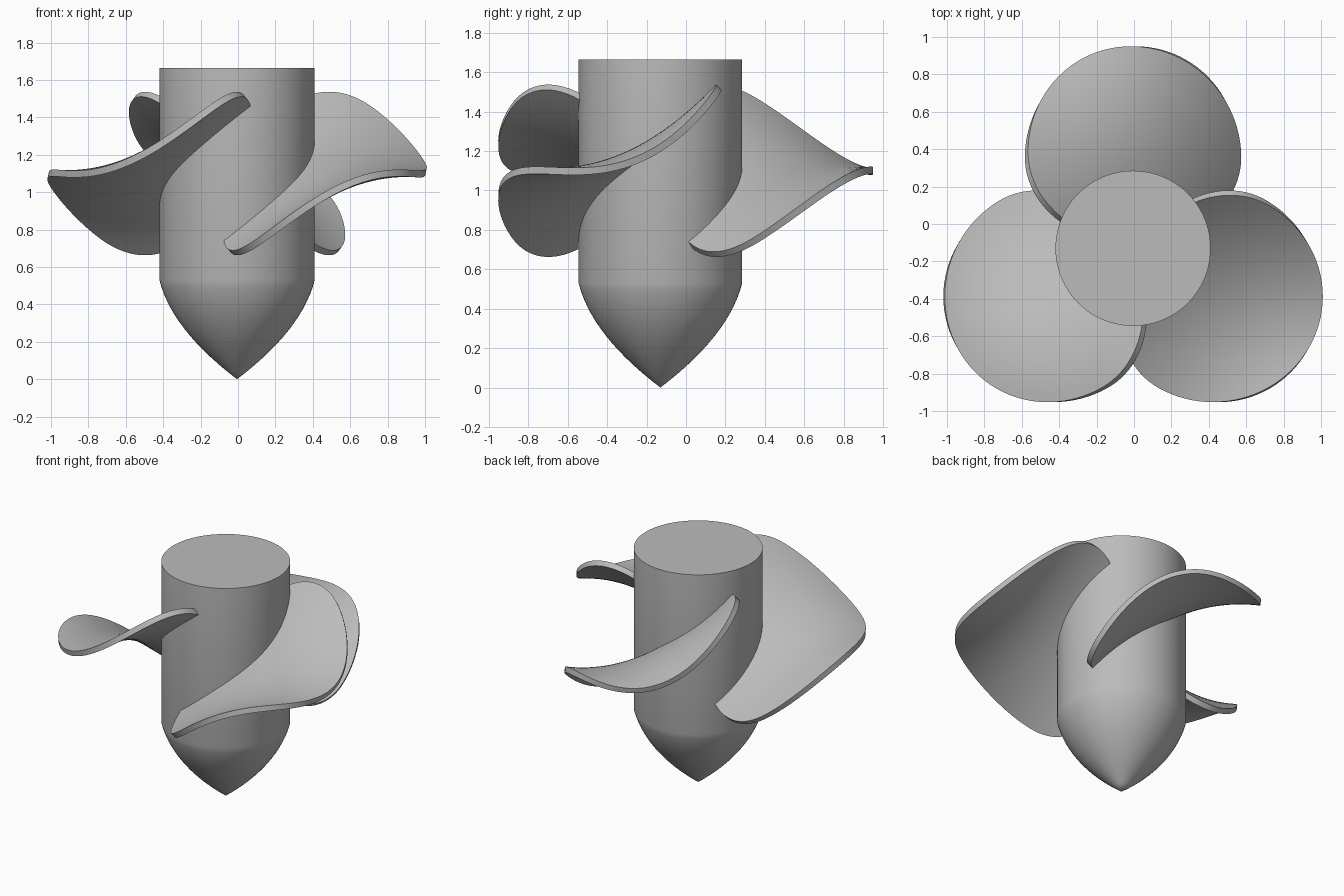
import bpy, bmesh, math
from mathutils import Matrix, Vector

default = bpy.data.objects.get("Cube")
if default:
    bpy.data.objects.remove(default, do_unlink=True)

CENTRE = Vector((-0.005, -0.13, 0))
HUB_R, NOSE_H, TOP = 0.415, 0.53, 1.665

grey = bpy.data.materials.new("plain grey")
grey.use_nodes = True
colour = (0.5, 0.5, 0.5, 1)
grey.diffuse_color = colour
grey.node_tree.nodes["Principled BSDF"].inputs["Base Color"].default_value = colour


def make_object(name, bm):
    bmesh.ops.recalc_face_normals(bm, faces=bm.faces)
    mesh = bpy.data.meshes.new(name)
    bm.to_mesh(mesh)
    bm.free()
    obj = bpy.data.objects.new(name, mesh)
    bpy.context.collection.objects.link(obj)
    mesh.materials.append(grey)
    obj.location = CENTRE
    return obj


def smooth(obj, degrees):
    bpy.ops.object.select_all(action="DESELECT")
    obj.select_set(True)
    bpy.context.view_layer.objects.active = obj
    bpy.ops.object.shade_smooth_by_angle(angle=math.radians(degrees))


def bridge(bm, a, b):
    n = len(a)
    for i in range(n):
        j = (i + 1) % n
        bm.faces.new((a[i], a[j], b[j], b[i]))


# Hub: a bullet nose below a straight cylinder with a flat cap
def build_hub(sides=96, steps=14):
    bm = bmesh.new()
    profile = []
    for i in range(1, steps + 1):
        t = i / steps
        profile.append((HUB_R * (1.68 * t - 0.68 * t * t), NOSE_H * t))
    profile.append((HUB_R, TOP))
    rings = []
    for r, z in profile:
        angles = [math.tau * k / sides for k in range(sides)]
        rings.append([bm.verts.new((r * math.cos(a), r * math.sin(a), z)) for a in angles])
    for low, high in zip(rings, rings[1:]):
        bridge(bm, low, high)
    tip = bm.verts.new((0, 0, 0))
    for k in range(sides):
        bm.faces.new((tip, rings[0][(k + 1) % sides], rings[0][k]))
    bm.faces.new(rings[-1])
    smooth(make_object("hub", bm), 30)


# Blade: an egg-shaped sheet whose pitch flattens towards its outer end
def blade_point(u, v):
    pitch = 1.15 - 1.1 * v
    return Vector((u, v, 1.1 - pitch * u))


def build_blade(name, turn, sides=96, ring_count=16, thickness=0.037):
    bm = bmesh.new()
    rings = []
    for i in range(1, ring_count + 1):
        t = i / ring_count
        ring = []
        for k in range(sides):
            a = math.tau * k / sides
            reach = 0.58 if math.sin(a) > 0 else 0.47
            ring.append(bm.verts.new(blade_point(0.57 * t * math.cos(a),
                                                 0.5 + reach * t * math.sin(a))))
        rings.append(ring)
    for inner, outer in zip(rings, rings[1:]):
        bridge(bm, inner, outer)
    middle = bm.verts.new(blade_point(0, 0.5))
    for k in range(sides):
        bm.faces.new((middle, rings[0][k], rings[0][(k + 1) % sides]))
    bmesh.ops.rotate(bm, verts=bm.verts, cent=(0, 0, 0),
                     matrix=Matrix.Rotation(turn, 3, "Z"))
    obj = make_object(name, bm)
    solid = obj.modifiers.new("thickness", "SOLIDIFY")
    solid.thickness = thickness
    solid.offset = 0
    bpy.ops.object.select_all(action="DESELECT")
    obj.select_set(True)
    bpy.context.view_layer.objects.active = obj
    bpy.ops.object.modifier_apply(modifier=solid.name)
    smooth(obj, 35)


build_hub()
for index, name in enumerate(("back_blade", "right_blade", "left_blade")):
    build_blade(name, math.tau * index / 3)
